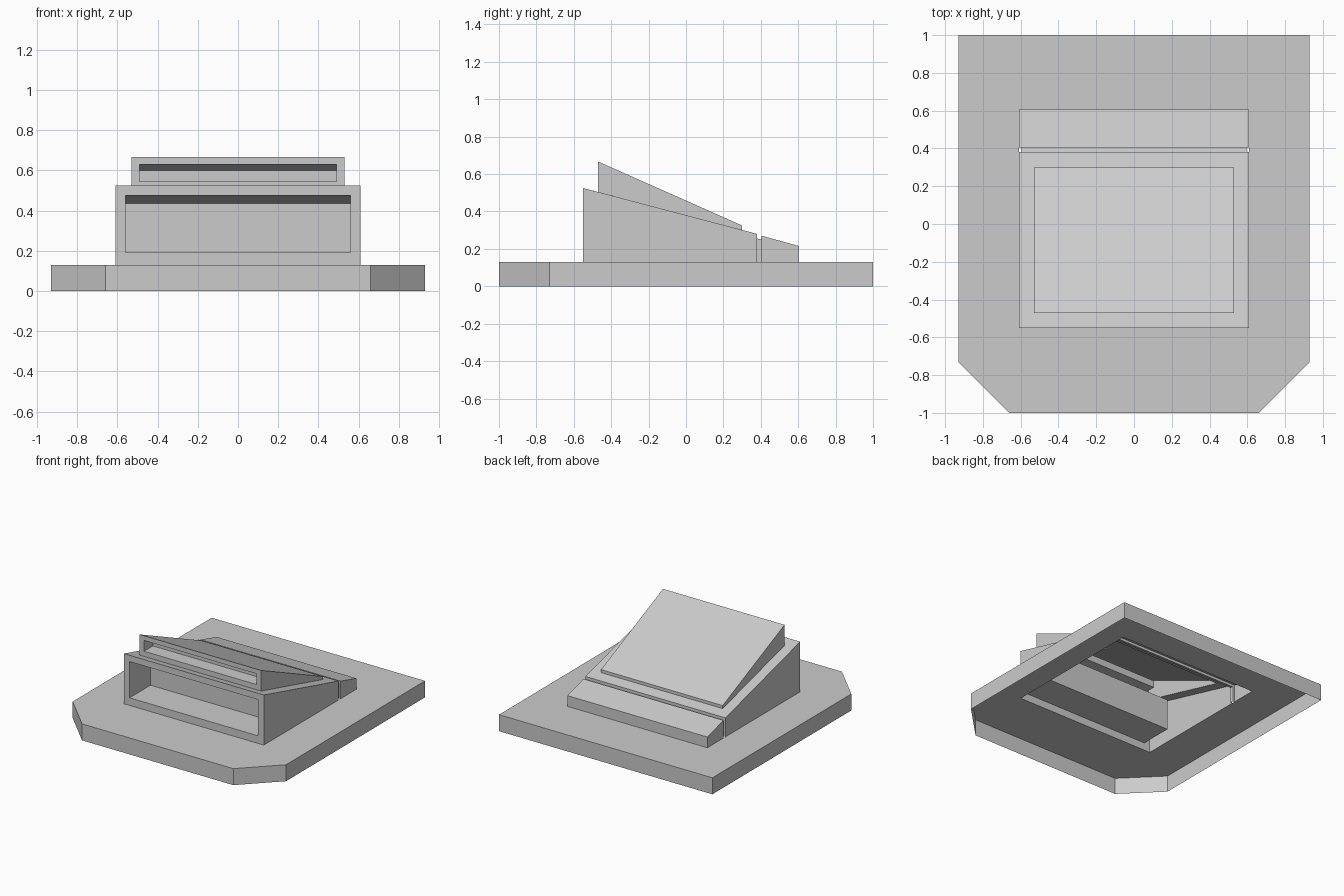
import bpy, bmesh

if "Cube" in bpy.data.objects:
    bpy.data.objects.remove(bpy.data.objects["Cube"])


def finish(bm, name):
    """Weld the faces, orient them outward and create a flat-shaded object."""
    bmesh.ops.remove_doubles(bm, verts=bm.verts, dist=0.0005)
    bmesh.ops.recalc_face_normals(bm, faces=bm.faces)
    mesh = bpy.data.meshes.new(name)
    bm.to_mesh(mesh)
    bm.free()
    obj = bpy.data.objects.new(name, mesh)
    bpy.context.collection.objects.link(obj)
    return obj


def face(bm, pts):
    return bm.faces.new([bm.verts.new(p) for p in pts])


def band(bm, a, b, closed=True):
    """Quads joining two matching point loops."""
    n = len(a)
    for i in range(n if closed else n - 1):
        j = (i + 1) % n
        face(bm, (a[i], a[j], b[j], b[i]))


def upright(w, y, z0, z1):
    """Rectangle facing the front: bottom left, top left, top right, bottom right."""
    return [(-w, y, z0), (-w, y, z1), (w, y, z1), (w, y, z0)]


def sloped(w, y0, z0, y1, z1):
    """Rectangle lying on a slope running front to back."""
    return [(-w, y0, z0), (-w, y1, z1), (w, y1, z1), (w, y0, z0)]


def slotted_front(bm, outer, slot, back):
    """Front panel with a recessed slot."""
    band(bm, outer, slot)
    band(bm, slot, back)
    face(bm, back)


BASE_Z = 0.13
W = 0.61
LID = sloped(0.53, -0.47, 0.504, 0.30, 0.301)   # seam between housing and lid

# Base plate: open underneath, with an opening below the housing
bm = bmesh.new()
half = [(0.66, -1), (0.93, -0.73), (0.93, 1)]
outline = half + [(-x, y) for x, y in reversed(half)]
band(bm, [(x, y, 0) for x, y in outline], [(x, y, BASE_Z) for x, y in outline])
bmesh.ops.remove_doubles(bm, verts=bm.verts, dist=0.0005)
rim = [e for e in bm.edges if all(v.co.z > 0.1 for v in e.verts)]
hole = [bm.verts.new((x, y, BASE_Z)) for x, y in
        ((-W, -0.55), (W, -0.55), (W, 0.605), (-W, 0.605))]
rim += [bm.edges.new((hole[i], hole[(i + 1) % 4])) for i in range(4)]
bmesh.ops.triangle_fill(bm, edges=rim, use_beauty=True, normal=(0, 0, 1))
flat = [e for e in bm.edges if len(e.link_faces) == 2]
finish(bm, "base_plate")

# Housing: slotted front, sloped shell, narrow groove and rear step
bm = bmesh.new()
front = upright(W, -0.55, BASE_Z, 0.525)
slotted_front(bm, front, upright(0.56, -0.55, 0.19, 0.475),
              upright(0.56, -0.29, 0.19, 0.435))
seam = upright(W, 0.38, BASE_Z, 0.28)
face(bm, (front[0], front[1], seam[1], seam[0]))
face(bm, (front[3], front[2], seam[2], seam[3]))
band(bm, sloped(W, -0.55, 0.525, 0.38, 0.28), LID)
rings = [seam,
         upright(0.595, 0.38, BASE_Z, 0.255),
         upright(0.595, 0.405, BASE_Z, 0.25),
         upright(W, 0.405, BASE_Z, 0.27),
         upright(W, 0.605, BASE_Z, 0.215)]
for a, b in zip(rings, rings[1:]):
    band(bm, a, b, closed=False)
face(bm, rings[-1])
finish(bm, "housing")

# Raised wedge lid with its own shallow slot
bm = bmesh.new()
front = upright(0.53, -0.47, 0.504, 0.667)
slotted_front(bm, front, upright(0.49, -0.47, 0.545, 0.63),
              upright(0.49, -0.36, 0.545, 0.60))
rear = upright(0.53, 0.30, 0.301, 0.325)
band(bm, front, rear, closed=False)
face(bm, rear)
finish(bm, "wedge_lid")
